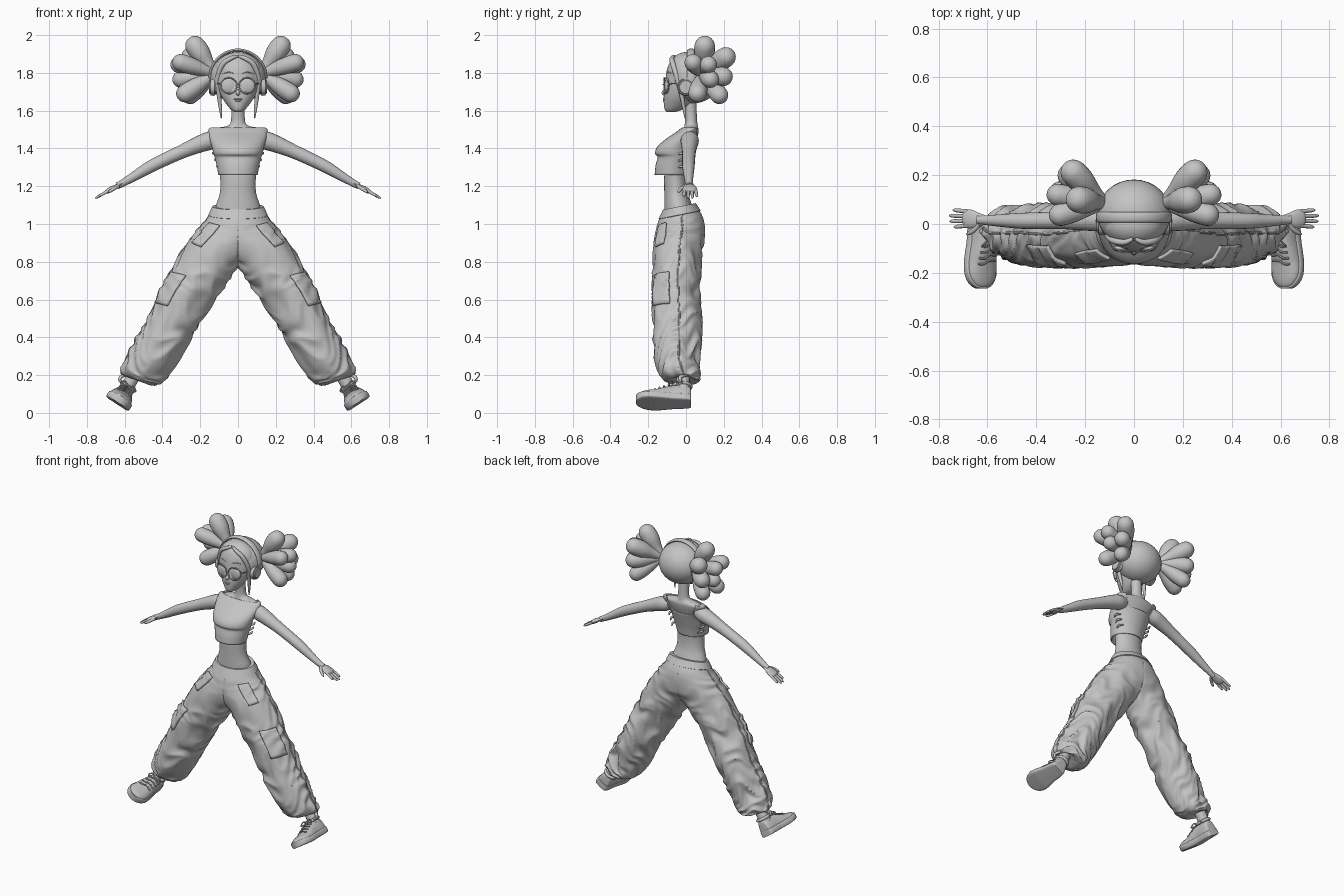
import bpy
import bmesh
import math
from math import sin, cos, pi, radians
from mathutils import Vector, Matrix, noise

cube = bpy.data.objects.get("Cube")
if cube:
    bpy.data.objects.remove(cube, do_unlink=True)

# Single clay colour
grey = bpy.data.materials.new("clay_grey")
grey.use_nodes = True
TONE = (0.55, 0.55, 0.55, 1)
grey.diffuse_color = TONE
grey.node_tree.nodes["Principled BSDF"].inputs["Base Color"].default_value = TONE


def finish(name, bm, mirror=False, thick=0, angle=40):
    bmesh.ops.recalc_face_normals(bm, faces=bm.faces)
    mesh = bpy.data.meshes.new(name)
    bm.to_mesh(mesh)
    bm.free()
    obj = bpy.data.objects.new(name, mesh)
    bpy.context.collection.objects.link(obj)
    mesh.materials.append(grey)
    bpy.ops.object.select_all(action='DESELECT')
    obj.select_set(True)
    bpy.context.view_layer.objects.active = obj
    bpy.ops.object.shade_smooth_by_angle(angle=radians(angle))
    if thick:
        mod = obj.modifiers.new("thickness", 'SOLIDIFY')
        mod.thickness = thick
        mod.offset = 0
    if mirror:
        obj.modifiers.new("mirror", 'MIRROR')
    return obj


def curve(keys, t):
    """Smooth interpolation through evenly spaced keys."""
    s = min(max(t, 0), 1) * (len(keys) - 1)
    i = min(int(s), len(keys) - 2)
    f = s - i
    quad = [keys[min(max(i + k, 0), len(keys) - 1)] for k in (-1, 0, 1, 2)]
    return [b + 0.5 * f * (c - a + f * (2*a - 5*b + 4*c - d + f * (3*(b - c) + d - a)))
            for a, b, c, d in zip(*quad)]


def grid(bm, rows, closed=True, caps=True):
    vs = [[bm.verts.new(p) for p in row] for row in rows]
    n = len(rows[0])
    for r0, r1 in zip(vs, vs[1:]):
        for j in range(n if closed else n - 1):
            k = (j + 1) % n
            bm.faces.new((r0[j], r0[k], r1[k], r1[j]))
    if caps and closed:
        bm.faces.new(vs[0])
        bm.faces.new(vs[-1])


def body_ring(key, n=40):
    z, rx, yf, yb = key
    return [(rx * cos(a), (yf + yb) / 2 + (yb - yf) / 2 * sin(a), z)
            for a in (2 * pi * j / n for j in range(n))]


def body(name, keys, steps=40):
    bm = bmesh.new()
    grid(bm, [body_ring(curve(keys, i / steps)) for i in range(steps + 1)])
    return finish(name, bm)


def tube(bm, keys, squash=1.0, steps=16, n=14):
    """Tube through (x, y, z, radius) keys; squash thins it across the y axis."""
    rows = []
    for i in range(steps + 1):
        t = i / steps
        p = curve(keys, t)
        d = Vector(curve(keys, t + .01)[:3]) - Vector(curve(keys, t - .01)[:3])
        d.normalize()
        ref = Vector((0, 1, 0)) if abs(d.y) < .9 else Vector((1, 0, 0))
        v = d.cross(ref).normalized()
        u = v.cross(d)
        rows.append([Vector(p[:3]) + max(p[3], .001) * (u * cos(a) + v * sin(a) * squash)
                     for a in (2 * pi * j / n for j in range(n))])
    grid(bm, rows)


def tubes(name, paths, mirror=True, squash=1.0, **kw):
    bm = bmesh.new()
    for p in paths:
        tube(bm, p, squash, **kw)
    return finish(name, bm, mirror)


def ball(name, loc, size, mirror=False):
    bm = bmesh.new()
    bmesh.ops.create_uvsphere(bm, u_segments=32, v_segments=20, radius=1,
                              matrix=Matrix.Translation(loc) @ Matrix.Diagonal((*size, 1)))
    return finish(name, bm, mirror)


# Torso and neck
body("torso", [(1.04, .13, -.115, .05), (1.10, .116, -.115, .032), (1.17, .095, -.115, .01),
               (1.26, .096, -.115, .006), (1.34, .114, -.10, .026), (1.41, .128, -.1, .045),
               (1.46, .142, -.07, .061), (1.493, .144, -.028, .067), (1.508, .115, -.012, .065),
               (1.522, .05, -.008, .062), (1.56, .036, -.005, .058), (1.64, .035, -.015, .055)])

# Crop top with a scooped back
TOP = [(1.26, .1, -.162, .012), (1.31, .109, -.157, .022), (1.355, .12, -.146, .034),
       (1.375, .127, -.16, .04), (1.41, .135, -.146, .05), (1.45, .146, -.1, .062),
       (1.48, .152, -.055, .07), (1.503, .15, -.025, .072), (1.508, .13, -.014, .068)]
bm = bmesh.new()
rows = []
for i in range(31):
    row = []
    for j in range(64):
        dip = min(1, max(0, (sin(2 * pi * j / 64) - .55) / .35))
        key = curve(TOP, i / 30 * (1 - .45 * dip * dip * (3 - 2 * dip)))
        row.append(body_ring(key, 64)[j])
    rows.append(row)
grid(bm, rows, caps=False)
finish("crop_top", bm, thick=.008)
tubes("top_side_ties", [[(.10 + .01 * k, .012, 1.3 + .035 * k, .004),
                         (.11 + .011 * k, -.015, 1.305 + .035 * k, .007),
                         (.104 + .011 * k, -.04, 1.3 + .035 * k, .004)] for k in range(3)])

# Trouser leg: outer x z, inner x z, front y, back y
LEG = [(.134, 1.09, -.134, 1.09, -.118, .048), (.162, 1.03, -.162, 1.01, -.15, .09),
       (.217, .97, -.17, .90, -.165, .10), (.285, .87, -.02, .79, -.175, .085),
       (.35, .755, .065, .68, -.178, .075), (.41, .645, .14, .57, -.175, .073),
       (.47, .52, .21, .46, -.175, .084), (.53, .405, .275, .345, -.175, .08),
       (.585, .295, .345, .225, -.163, .07), (.618, .225, .40, .16, -.13, .075),
       (.60, .195, .46, .145, -.09, .06), (.58, .205, .52, .175, -.05, .03)]


def leg_point(t, a, grow=0.0):
    xo, zo, xi, zi, yf, yb = curve(LEG, t)
    warp = noise.noise(Vector((1.3 * cos(a), 1.3 * sin(a), 6 * t)))
    ridge = noise.noise(Vector((cos(a) + 2, sin(a), 15 * t + 1.6 * sin(a + .8) + warp)))
    ruffle = sin(85 * t + 9 * warp) * max(0, cos(a)) ** 4
    amp = min(1, max(0, t - .06) * 2.5)
    s = 1 + grow + amp * (.17 * (.3 - abs(ridge) * 1.6) + .05 * warp + .03 * ruffle)
    x = (xo + xi) / 2 + (xo - xi) / 2 * cos(a) * s
    y = (yf + yb) / 2 + (yb - yf) / 2 * sin(a) * s
    z = (zo + zi) / 2 + (zo - zi) / 2 * cos(a) * s
    z += .2 * (y + .03) * max(0, 1 - 5 * t)
    return Vector((max(x, 0), y, z))


bm = bmesh.new()
grid(bm, [[leg_point(i / 140, 2 * pi * j / 72) for j in range(72)] for i in range(141)])
finish("trouser_leg", bm, True, angle=60)

# Waistband, tilted lower at the front
bm = bmesh.new()
rows = []
for key in ((1.046, .15, -.138, .07), (1.05, .157, -.145, .078), (1.088, .139, -.125, .055),
            (1.094, .136, -.122, .052), (1.094, .115, -.1, .03)):
    rows.append([(x, y, z + .2 * (y + .03)) for x, y, z in body_ring(key, 48)])
grid(bm, rows, caps=False)
finish("waistband", bm)


# Pockets and flaps that follow the cloth
def patch(name, t0, t1, a0, a1, grow, slant=0):
    bm = bmesh.new()
    grid(bm, [[leg_point(t0 + (t1 - t0) * i / 10 + slant * j / 10, a0 + (a1 - a0) * j / 10, grow)
               for j in range(11)] for i in range(11)], closed=False)
    return finish(name, bm, True, thick=.014)


patch("hip_pocket", .125, .25, -1.02, -.6, .035, -.006)
patch("cargo_pocket", .37, .50, -1.1, -.3, .045)
tubes("side_seam", [[(*leg_point(.06 + .84 * k / 40, .08, -.015), .006)
                     for k in range(41)]], steps=120, n=8)
tubes("cuff_tie", [[(.60, .0, .2, .008), (.62, -.03, .19, .01), (.625, -.03, .17, .008),
                    (.605, -.04, .165, .006)]])

# Ankles and shoes, tilted with the legs
tubes("ankle", [[(.50, -.01, .29, .04), (.54, -.015, .215, .036), (.57, -.015, .165, .036),
                 (.61, -.015, .10, .04)]])
foot = Matrix.Translation((.642, 0, .045)) @ Matrix.Rotation(radians(-33), 4, 'Y')
SHOE = [(.026, .02, .08), (.02, .04, .11), (-.02, .048, .118), (-.07, .052, .113),
        (-.115, .06, .1), (-.155, .066, .083), (-.192, .067, .072), (-.222, .06, .064),
        (-.245, .044, .056), (-.257, .027, .048), (-.263, .008, .04)]


def shoe_ring(t, grow, top):
    y, w, h = curve(SHOE, t)
    y = -.117 + (y + .117) * (1 + grow * .25)
    toe = .1 * max(0, -.16 - y)
    ring = []
    for j in range(24):
        a = 2 * pi * j / 24
        q = 1 if top else .35
        c, s = cos(a), sin(a)
        lift = max(0, s) ** .8 * (h - .03) if top else math.copysign(abs(s) ** q, s) * .02
        ring.append(foot @ Vector(((w + grow * .1) * math.copysign(abs(c) ** (q * .8), c), y,
                                   (.025 if top else .021) + lift + toe)))
    return ring


for name, grow, top in (("shoe_upper", 0, True), ("shoe_sole", .05, False)):
    bm = bmesh.new()
    grid(bm, [shoe_ring(i / 40, grow, top) for i in range(41)])
    finish(name, bm, True)
laces = []
for k in range(4):
    y, z = -.08 - .024 * k, .11 - .009 * k
    laces.append([(*(foot @ Vector((x, y - .012 * (x > 0), z - 6 * x * x))), .0045)
                  for x in (-.042, -.02, 0, .02, .042)])
for side in (-1, 1):
    laces.append([(*(foot @ Vector((side * x, y, z))), .004)
                  for x, y, z in ((0, -.075, .115), (.03, -.07, .125), (.045, -.09, .11), (.02, -.085, .108))])
tubes("shoe_laces", laces, n=8)
tubes("shoe_collar", [[(*(foot @ Vector((.04 * cos(a), -.02 + .045 * sin(a), .112))), .01)
                       for a in (2 * pi * k / 16 for k in range(17))]], steps=32)

# Arms and hands
tubes("arm", [[(.10, .022, 1.455, .035), (.145, .02, 1.443, .048), (.20, .018, 1.424, .045),
               (.29, .016, 1.386, .037), (.39, .014, 1.34, .034), (.47, .013, 1.30, .032),
               (.55, .014, 1.252, .025), (.615, .016, 1.214, .019), (.64, .018, 1.202, .018)]], steps=36, n=20)
tubes("palm", [[(.605, .016, 1.221, .018), (.635, .018, 1.204, .027), (.665, .02, 1.188, .038),
                (.69, .022, 1.174, .036), (.70, .022, 1.168, .02)]], squash=.36)
fingers = []
for k, reach in enumerate((.055, .072, .074, .06)):
    y = -.006 + .019 * k
    fingers.append([(.68 + reach * f * .95, y + (k - 1.5) * .004 * f, 1.18 - reach * f * .55, r)
                    for f, r in ((0, .009), (.5, .0085), (.9, .0075), (1.08, .003))])
fingers.append([(.635, -.002, 1.2, .011), (.655, -.025, 1.188, .01), (.676, -.038, 1.174, .008),
                (.686, -.042, 1.166, .002)])
tubes("fingers", fingers, steps=10, n=10)

# Head
body("face", [(1.592, .018, -.10, -.06), (1.605, .036, -.112, -.02), (1.63, .058, -.117, .02),
              (1.67, .085, -.118, .05), (1.72, .104, -.114, .07), (1.77, .111, -.108, .08),
              (1.82, .11, -.1, .08), (1.865, .098, -.08, .08), (1.89, .06, -.05, .05)])
ball("nose", (0, -.114, 1.695), (.012, .015, .015))
ball("upper_lip", (0, -.114, 1.661), (.024, .008, .005))
ball("lower_lip", (0, -.113, 1.653), (.019, .008, .006))
ball("ear", (.112, .0, 1.73), (.02, .025, .035), True)

# Hair
ball("hair_back", (0, .042, 1.775), (.15, .14, .135))
ball("hair_crown", (0, -.003, 1.805), (.125, .09, .105))
tubes("fringe", [[(.004, -.06, 1.888, .008), (.04, -.075, 1.876, .012), (.083, -.068, 1.843, .014),
                  (.108, -.045, 1.77, .014), (.102, -.025, 1.69, .012), (.094, -.012, 1.62, .009),
                  (.088, -.005, 1.56, .003)]], steps=28)
TIPS = [(.228, .10, 1.945, .054), (.25, .213, 1.885, .053), (.305, .037, 1.855, .046),
        (.315, .12, 1.845, .045), (.265, .2, 1.78, .05), (.305, .13, 1.765, .045),
        (.255, .178, 1.68, .047), (.282, .06, 1.69, .048)]
lobes = []
root = Vector((.12, .085, 1.795))
for *tip, r in TIPS:
    tip = Vector(tip)
    d = (tip - root).normalized()
    lobes.append([(*p, q) for p, q in ((root, .022), (root.lerp(tip, .35), .034),
                                       (root.lerp(tip, .7), r * .98), (tip, r),
                                       (tip + d * r * .55, r * .78), (tip + d * r * .85, r * .42),
                                       (tip + d * r * .93, .003))])
tubes("bunch_lobes", lobes, steps=26, n=18)

# Glasses
circle = [2 * pi * k / 24 for k in range(25)]
tubes("glasses_frame", [[(.048 + .042 * cos(a), -.116 + .022 * max(0, cos(a)),
                          1.732 + .042 * sin(a), .0035) for a in circle],
                        [(0, -.122, 1.74, .003), (.008, -.12, 1.738, .003)],
                        [(.09, -.095, 1.74, .003), (.108, -.055, 1.745, .003),
                         (.118, 0, 1.745, .003)]], steps=48, n=8)
ball("lens", (.048, -.1, 1.732), (.041, .014, .041), True)
tubes("eyebrow", [[(.025, -.102, 1.798, .002), (.05, -.095, 1.804, .003), (.08, -.075, 1.796, .002)]], n=8)

# Headphones
tubes("headphone_band", [[(.147 * cos(a), .028, 1.775 + .145 * sin(a), .022)
                          for a in (pi * k / 16 for k in range(17))]], mirror=False, squash=.4, steps=40)
bm = bmesh.new()
bmesh.ops.create_cone(bm, cap_ends=True, segments=32, radius1=.048, radius2=.042, depth=.035,
                      matrix=Matrix.Translation((.135, .0, 1.725)) @ Matrix.Rotation(pi / 2, 4, 'Y'))
rims = [e for e in bm.edges if any(len(f.verts) > 4 for f in e.link_faces)]
bmesh.ops.bevel(bm, geom=rims, offset=.008, segments=3, affect='EDGES')
finish("headphone_cup", bm, True)
